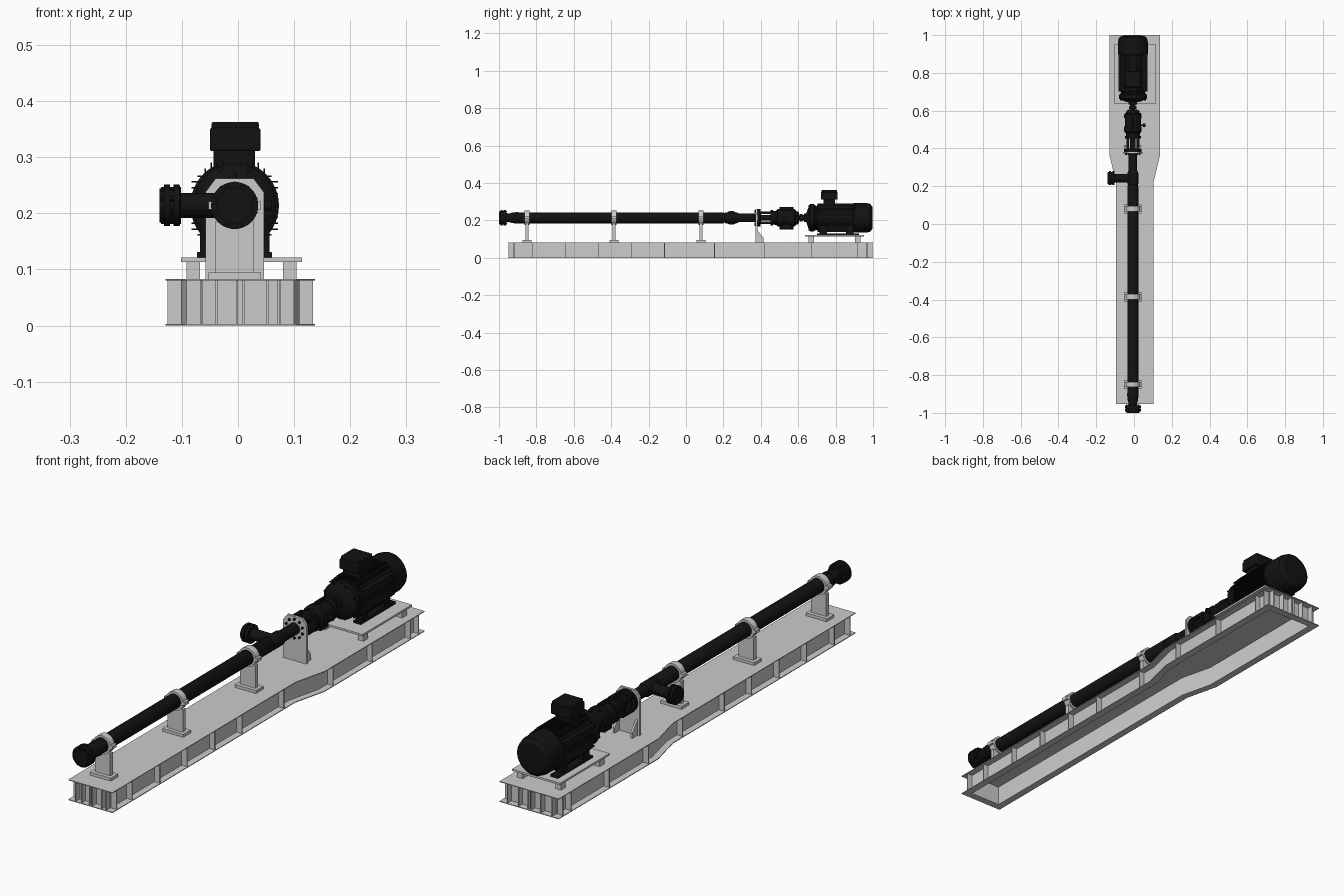
import bpy, bmesh
from math import sin, cos, pi
from mathutils import Vector, Matrix

if "Cube" in bpy.data.objects:
    bpy.data.objects.remove(bpy.data.objects["Cube"])

AX, AZ = -0.006, 0.214      # shaft axis of the pump
BX = 0.004                  # centre line of the base frame
black = bpy.data.materials.new("black_paint")
black.diffuse_color = (0.006, 0.006, 0.007, 1)
black.use_nodes = True
black.node_tree.nodes["Principled BSDF"].inputs["Base Color"].default_value = black.diffuse_color


def finish(name, bm, mat):
    bmesh.ops.recalc_face_normals(bm, faces=bm.faces)
    me = bpy.data.meshes.new(name)
    bm.to_mesh(me)
    bm.free()
    ob = bpy.data.objects.new(name, me)
    bpy.context.collection.objects.link(ob)
    if mat:
        me.materials.append(mat)
    return ob


def add_box(bm, x0, x1, y0, y1, z0, z1):
    m = Matrix.Translation(((x0 + x1) / 2, (y0 + y1) / 2, (z0 + z1) / 2))
    bmesh.ops.create_cube(bm, size=1, matrix=m @ Matrix.Diagonal((x1 - x0, y1 - y0, z1 - z0, 1)))


def boxes(name, items, mat=None, bevel=0):
    bm = bmesh.new()
    for it in items:
        add_box(bm, *it)
    ob = finish(name, bm, mat)
    if bevel:
        mod = ob.modifiers.new("bevel", 'BEVEL')
        mod.width, mod.segments = bevel, 2
    return ob


def prism(name, pts, vec, mat=None):
    bm = bmesh.new()
    f = bm.faces.new([bm.verts.new(p) for p in pts])
    r = bmesh.ops.extrude_face_region(bm, geom=[f])
    bmesh.ops.translate(bm, vec=vec, verts=[v for v in r["geom"] if isinstance(v, bmesh.types.BMVert)])
    return finish(name, bm, mat)


def lathe(name, prof, mat=black, n=40, place=None, closed=False):
    """Turn (along, radius) points about the shaft axis, or another placed axis."""
    bm = bmesh.new()
    rings = [[bm.verts.new((r * cos(2 * pi * i / n), y, r * sin(2 * pi * i / n))) for i in range(n)]
             for y, r in prof]
    pairs = list(zip(rings, rings[1:])) + ([(rings[-1], rings[0])] if closed else [])
    for a, b in pairs:
        for i in range(n):
            j = (i + 1) % n
            bm.faces.new((a[i], a[j], b[j], b[i]))
    if not closed:
        bm.faces.new(rings[0])
        bm.faces.new(rings[-1])
    bm.transform(place or Matrix.Translation((AX, 0, AZ)))
    return finish(name, bm, mat)


def bolts(name, y0, y1, ring, r, count, place=None):
    bm = bmesh.new()
    for i in range(count):
        a = 2 * pi * (i + 0.5) / count
        m = Matrix.Translation((ring * cos(a), (y0 + y1) / 2, ring * sin(a))) @ Matrix.Rotation(pi / 2, 4, 'X')
        bmesh.ops.create_cone(bm, cap_ends=True, segments=8, radius1=r, radius2=r, depth=y1 - y0, matrix=m)
    bm.transform(place or Matrix.Translation((AX, 0, AZ)))
    finish(name, bm, black)


# --- base frame: top plate, web and bottom flange ---
NARROW, WIDE, Y0, Y1, T = 0.099, 0.133, -0.952, 1.0, 0.027


def outline(o, z):
    half = [(NARROW - o, Y0 + o), (NARROW - o, 0.22), (WIDE - o, 0.36), (WIDE - o, Y1 - o)]
    return [Vector((BX + x, y, z)) for x, y in half] + [Vector((BX - x, y, z)) for x, y in reversed(half)]


def frame_ring(name, o_out, o_in, z0, z1):
    bm = bmesh.new()
    loops = [[bm.verts.new(p) for p in outline(o, z)]
             for o, z in ((o_out, z0), (o_out, z1), (o_in, z1), (o_in, z0))]
    for a, b in zip(loops, loops[1:] + loops[:1]):
        for i in range(8):
            j = (i + 1) % 8
            bm.faces.new((a[i], a[j], b[j], b[i]))
    finish(name, bm, None)


prism("base_top_plate", outline(0, 0.080), (0, 0, 0.003))
frame_ring("base_bottom_flange", 0, T + 0.003, 0, 0.003)
frame_ring("base_web", T, T + 0.003, 0.002, 0.081)

# stiffeners along both sides and across both ends
ribs = []
for y in (-0.92, -0.82, -0.643, -0.467, -0.29, -0.115, 0.152, 0.419, 0.67, 0.915, 0.968):
    h = NARROW if y < 0.22 else WIDE
    for s in (-1, 1):
        a, b = sorted((BX + s * (h - T - 0.001), BX + s * (h - 0.003)))
        ribs.append((a, b, y - 0.002, y + 0.002, 0.002, 0.081))
for xs, a, b in (((-0.068, -0.042, -0.006, 0.006, 0.048, 0.068), Y0 + 0.003, Y0 + T + 0.001),
                 ((-0.1, -0.05, -0.006, 0.006, 0.05, 0.1), Y1 - T - 0.001, Y1 - 0.003)):
    ribs += [(BX + x - 0.002, BX + x + 0.002, a, b, 0.002, 0.081) for x in xs]
boxes("base_stiffeners", ribs)

# --- pipe saddles ---
for i, y in enumerate((-0.85, -0.385, 0.08)):
    boxes(f"saddle_stand_{i}", [(AX - 0.047, AX + 0.047, y - 0.024, y + 0.024, 0.082, 0.095),
                                (AX - 0.034, AX + 0.034, y - 0.009, y + 0.009, 0.094, AZ - 0.028)])
    lathe(f"saddle_clamp_{i}", [(y - 0.014, 0.0285), (y - 0.014, 0.038), (y + 0.014, 0.038), (y + 0.014, 0.0285)],
          None, closed=True)
    boxes(f"saddle_ears_{i}", [(AX + s * 0.04 - 0.007, AX + s * 0.04 + 0.007, y - 0.014, y + 0.014,
                                AZ - 0.007, AZ + 0.007) for s in (-1, 1)])

# --- bearing end bracket with gussets ---
w = 0.052
shape = [(-w, 0.082), (w, 0.082), (w, 0.238), (0.034, 0.262), (-0.034, 0.262), (-w, 0.238)]
prism("bracket_plate", [(AX + x, 0.372, z) for x, z in shape], (0, 0.01, 0))
for s in (-1, 1):
    x = AX + s * 0.04
    prism("bracket_gusset", [(x - 0.004, 0.38, 0.082), (x - 0.004, 0.415, 0.082), (x - 0.004, 0.415, 0.105),
                             (x - 0.004, 0.38, 0.15)], (0.008, 0, 0))
bolts("bracket_bolts", 0.366, 0.374, 0.038, 0.005, 10)

# --- long pump barrel and end flanges ---
lathe("pump_barrel", [(-0.92, 0.029), (0.2, 0.029), (0.21, 0.023), (0.375, 0.023)])
lathe("outlet_neck", [(-0.97, 0.022), (-0.945, 0.023), (-0.935, 0.027), (-0.9, 0.031), (-0.898, 0.031)])
lathe("outlet_flange", [(-1.0, 0.032), (-0.993, 0.032), (-0.993, 0.042), (-0.98, 0.042), (-0.98, 0.036),
                        (-0.976, 0.036), (-0.976, 0.042), (-0.962, 0.042), (-0.962, 0.025), (-0.955, 0.025)])
bolts("outlet_bolts", -0.998, -0.956, 0.035, 0.004, 8)

# --- side inlet branch, axis turned so +y becomes -x ---
side = Matrix.Translation((AX, 0.243, AZ)) @ Matrix.Rotation(pi / 2, 4, 'Z')
lathe("inlet_branch", [(0, 0.022), (0.1, 0.022)], place=side)
lathe("inlet_flange", [(0.096, 0.025), (0.098, 0.037), (0.109, 0.037), (0.109, 0.031), (0.115, 0.031),
                       (0.115, 0.037), (0.126, 0.037), (0.126, 0.03), (0.134, 0.03)], place=side)
bolts("inlet_bolts", 0.096, 0.131, 0.031, 0.004, 8, side)
lathe("inlet_body", [(0.205, 0.025), (0.212, 0.029), (0.27, 0.029), (0.28, 0.025)])

# --- lantern and bearing housing ---
lathe("lantern_front_flange", [(0.381, 0.046), (0.397, 0.046), (0.397, 0.03), (0.4, 0.03)])
lathe("lantern_rear_flange", [(0.452, 0.03), (0.452, 0.042), (0.466, 0.042), (0.466, 0.03)])
lathe("lantern_shaft", [(0.39, 0.014), (0.46, 0.014)])
boxes("lantern_ribs", [(AX + x - 0.007, AX + x + 0.007, 0.39, 0.46, AZ + z - 0.007, AZ + z + 0.007)
                       for x in (-0.027, 0.027) for z in (-0.027, 0.027)], black)
lathe("bearing_housing", [(0.465, 0.036), (0.482, 0.038), (0.49, 0.047), (0.515, 0.047), (0.515, 0.042),
                          (0.56, 0.042), (0.56, 0.047), (0.58, 0.047), (0.585, 0.036), (0.6, 0.034), (0.605, 0.022)])
boxes("housing_ribs", [(AX - 0.004, AX + 0.004, 0.5, 0.575, AZ - 0.062, AZ + 0.058),
                       (AX - 0.02, AX + 0.02, 0.51, 0.56, AZ - 0.06, AZ)], black, 0.002)
bolts("housing_bolts", 0.576, 0.588, 0.041, 0.004, 8)
lathe("housing_knob", [(0, 0.005), (0.053, 0.005), (0.053, 0.009), (0.067, 0.009)], n=12,
      place=Matrix.Translation((AX, 0.523, AZ)) @ Matrix.Rotation(-pi / 2, 4, 'Z'))
lathe("coupling", [(0.6, 0.012), (0.608, 0.012), (0.608, 0.02), (0.622, 0.02), (0.622, 0.014), (0.632, 0.014),
                   (0.632, 0.023), (0.648, 0.023), (0.648, 0.014), (0.66, 0.014)])

# --- motor ---
lathe("motor_front_shield", [(0.645, 0.028), (0.65, 0.045), (0.66, 0.068), (0.664, 0.074), (0.684, 0.074),
                             (0.69, 0.064), (0.72, 0.064)], n=48)
lathe("motor_core", [(0.70, 0.066), (0.705, 0.07), (0.905, 0.07), (0.91, 0.066)], n=48)
lathe("motor_fan_cover", [(0.895, 0.072), (0.897, 0.079), (0.965, 0.079), (0.985, 0.074), (0.996, 0.06),
                          (0.998, 0.03)], n=48)
fins = []
for k in range(-5, 6):
    d = k * 0.0105
    for s in (-1, 1):
        a, b = sorted((s * 0.03, s * 0.077 if abs(k) < 5 else s * 0.066))
        fins.append((AX + a, AX + b, 0.702, 0.905, AZ + d - 0.0013, AZ + d + 0.0013))
        fins.append((AX + d - 0.0013, AX + d + 0.0013, 0.702, 0.905, AZ + a, AZ + b))
boxes("motor_fins", fins, black)
bolts("motor_bolts", 0.655, 0.692, 0.069, 0.005, 8)
feet = []
for s in (-1, 1):
    x = AX + s * 0.05
    feet += [(x - 0.017, x + 0.017, 0.70, 0.925, 0.12, 0.131)]
    feet += [(x - 0.012, x + 0.012, y, y + 0.04, 0.125, 0.175) for y in (0.715, 0.855)]
boxes("motor_feet", feet, black, 0.002)
boxes("terminal_box", [(AX - 0.038, AX + 0.036, 0.735, 0.797, 0.265, 0.316),
                       (AX - 0.044, AX + 0.046, 0.721, 0.811, 0.311, 0.352),
                       (AX - 0.041, AX + 0.043, 0.724, 0.808, 0.35, 0.363)], black, 0.003)

# --- motor mounting plate on four blocks ---
boxes("motor_plate", [(-0.102, 0.114, 0.635, 0.952, 0.113, 0.121)])
boxes("motor_plate_blocks", [(0.006 + s * 0.086 - 0.012, 0.006 + s * 0.086 + 0.012, y - 0.015, y + 0.015, 0.082, 0.114)
                             for s in (-1, 1) for y in (0.67, 0.918)])

# smooth the turned parts, keep edges crisp
bpy.ops.object.select_all(action='SELECT')
bpy.context.view_layer.objects.active = bpy.context.selected_objects[0]
bpy.ops.object.shade_smooth_by_angle(angle=0.6)
